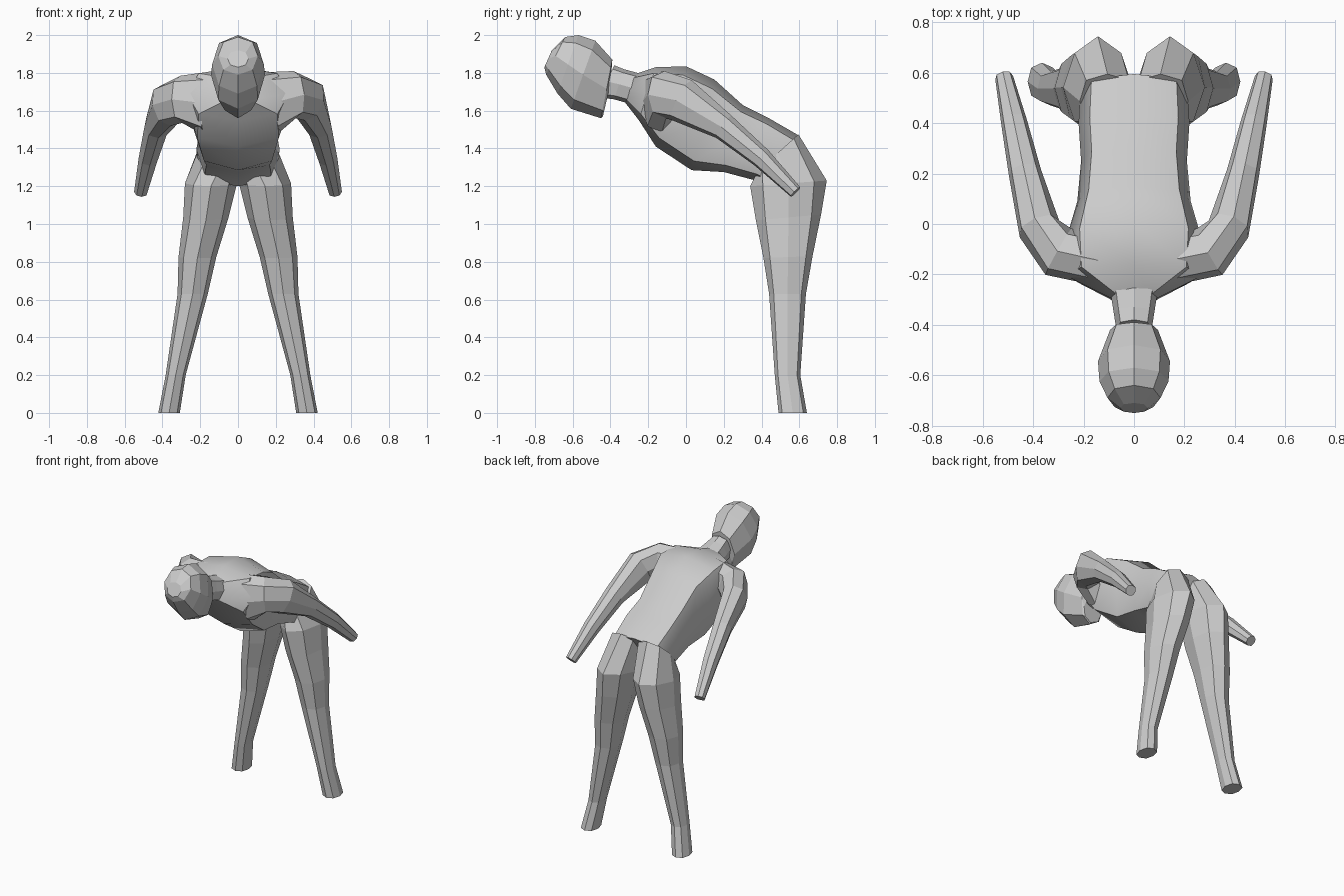
import bpy, bmesh, math
from mathutils import Vector

if "Cube" in bpy.data.objects:
    bpy.data.objects.remove(bpy.data.objects["Cube"])

SIDES = 8


def loft(name, rings, power=1.0, smooth=None):
    """Skin a chain of rings (centre, half axis u, half axis v); power < 1 squares, > 1 pinches."""
    bm = bmesh.new()
    powers = power if isinstance(power, list) else [power] * len(rings)

    def bend(t, p):
        return math.copysign(abs(t) ** p, t) if abs(t) > 1e-6 else 0.0

    loops = []
    for (c, u, v), p in zip(rings, powers):
        angles = [2 * math.pi * i / SIDES for i in range(SIDES)]
        loops.append([bm.verts.new(c + u * bend(math.cos(a), p) + v * bend(math.sin(a), p))
                      for a in angles])
    for low, high in zip(loops, loops[1:]):
        for i in range(SIDES):
            j = (i + 1) % SIDES
            bm.faces.new((low[i], low[j], high[j], high[i]))
    bm.faces.new(loops[0])
    bm.faces.new(loops[-1])
    bmesh.ops.recalc_face_normals(bm, faces=bm.faces)
    mesh = bpy.data.meshes.new(name)
    bm.to_mesh(mesh)
    bm.free()
    obj = bpy.data.objects.new(name, mesh)
    bpy.context.collection.objects.link(obj)
    if smooth:
        bpy.ops.object.select_all(action='DESELECT')
        bpy.context.view_layer.objects.active = obj
        obj.select_set(True)
        bpy.ops.object.shade_smooth_by_angle(angle=math.radians(smooth))
    return obj


def slices(rows, side=1):
    """Rows of (x, y1, z1, y2, z2, half width): sections spanning two side-view points."""
    out = []
    for x, y1, z1, y2, z2, w in rows:
        a, b = Vector((x * side, y1, z1)), Vector((x * side, y2, z2))
        out.append(((a + b) / 2, Vector((w, 0, 0)), (b - a) / 2))
    return out


def along(path):
    """Rows of (x, y, z, flat radius, upright radius): sections square to the path."""
    pts = [Vector(p[:3]) for p in path]
    out = []
    for i, p in enumerate(path):
        t = (pts[min(i + 1, len(pts) - 1)] - pts[max(i - 1, 0)]).normalized()
        up = Vector((0, 0, 1))
        v = (up - t * up.dot(t)).normalized()
        out.append((pts[i], t.cross(v) * p[3], v * p[4]))
    return out


# head, from chin and nape to crown
loft("head", slices([
    (0, -.44, 1.57, -.40, 1.74, .075),
    (0, -.45, 1.56, -.39, 1.87, .095),
    (0, -.61, 1.61, -.48, 1.97, .143),
    (0, -.68, 1.69, -.57, 2.00, .137),
    (0, -.74, 1.79, -.64, 1.99, .105),
    (0, -.75, 1.83, -.71, 1.92, .055)]), .9)

# neck
loft("neck", slices([
    (0, -.46, 1.67, -.38, 1.84, .07),
    (0, -.38, 1.66, -.33, 1.82, .08),
    (0, -.24, 1.62, -.22, 1.79, .10)]), .75)

# bent torso, from collar to pelvis
loft("torso", slices([
    (0, -.32, 1.64, -.28, 1.79, .08),
    (0, -.25, 1.55, -.16, 1.83, .27),
    (0, -.16, 1.41, 0.00, 1.835, .275),
    (0, 0.03, 1.285, .15, 1.765, .225),
    (0, 0.20, 1.275, .30, 1.63, .21),
    (0, 0.37, 1.23, .43, 1.565, .22),
    (0, 0.42, 1.20, .595, 1.47, .215)]), [.75, .75, .7, .65, .65, .65, .7], 40)

# legs and arms on both sides
for side, label in ((1, "left"), (-1, "right")):
    loft(label + "_leg", slices([
        (.105, .38, 1.28, .595, 1.475, .110),
        (.143, .34, 1.20, .745, 1.23, .138),
        (.170, .37, 1.02, .715, 1.05, .120),
        (.215, .41, 0.82, .67, 0.83, .100),
        (.240, .44, 0.63, .635, 0.63, .080),
        (.330, .47, 0.20, .605, 0.20, .053),
        (.365, .49, 0.00, .64, 0.00, .057)], side),
        [.75, 1.15, 1.0, .9, .85, .85, .85])
    drop = 0.0 if side > 0 else 0.025
    loft(label + "_arm", along([
        (.16 * side, -.14, 1.64, .10, .17),
        (.30 * side, -.11, 1.685 - drop, .105, .125),
        (.375 * side, -.02, 1.655 - drop, .085, .12),
        (.432 * side, .20, 1.515, .065, .072),
        (.475 * side, .40, 1.35, .052, .055),
        (.515 * side, .58, 1.17, .036, .036)]), .85)
